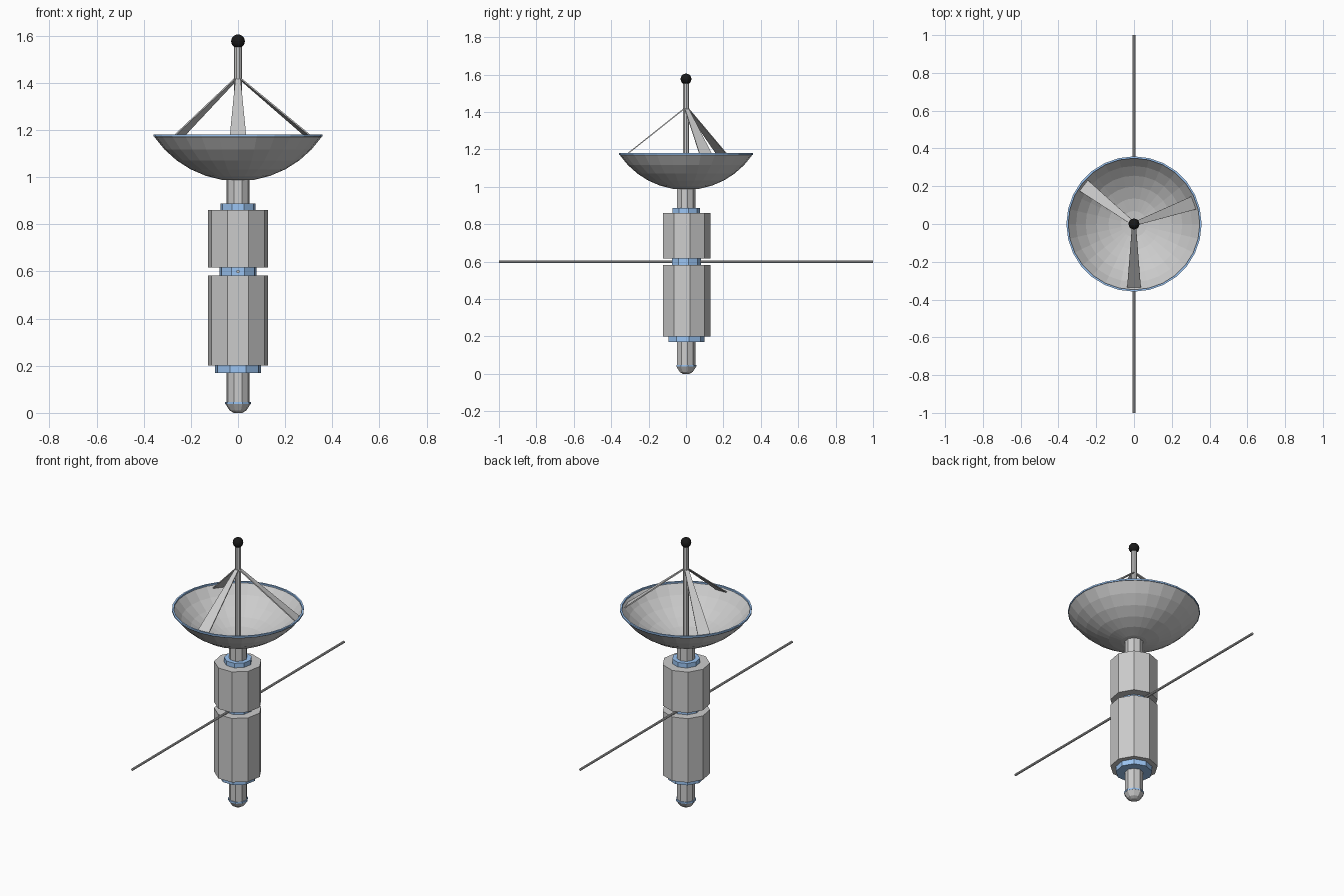
import bpy, bmesh, math
from mathutils import Vector, Matrix

if "Cube" in bpy.data.objects:
    bpy.data.objects.remove(bpy.data.objects["Cube"])


def material(name, rgb):
    m = bpy.data.materials.new(name)
    m.diffuse_color = (*rgb, 1)
    m.use_nodes = True
    m.node_tree.nodes["Principled BSDF"].inputs["Base Color"].default_value = m.diffuse_color
    return m


BLUE = material("blue", (0.33, 0.56, 0.9))
BLACK = material("black", (0.01, 0.01, 0.01))


def finish(name, bm, mat=None):
    bmesh.ops.recalc_face_normals(bm, faces=bm.faces[:])
    me = bpy.data.meshes.new(name)
    bm.to_mesh(me)
    bm.free()
    ob = bpy.data.objects.new(name, me)
    bpy.context.collection.objects.link(ob)
    if mat:
        me.materials.append(mat)
    return ob


def lathe(name, profile, sides=9, mat=None, closed=False):
    """Revolve (radius, z) points about z, with one vertex column on +y."""
    bm = bmesh.new()
    rings = []
    for r, z in profile:
        if r < 1e-5:
            rings.append([bm.verts.new((0, 0, z))] * sides)
        else:
            angles = [math.pi / 2 + math.tau * i / sides for i in range(sides)]
            rings.append([bm.verts.new((r * math.cos(a), r * math.sin(a), z)) for a in angles])
    pairs = list(zip(rings, rings[1:]))
    if closed:
        pairs.append((rings[-1], rings[0]))
    for a, b in pairs:
        for i in range(sides):
            j = (i + 1) % sides
            bm.faces.new(list(dict.fromkeys((a[i], a[j], b[j], b[i]))))
    if not closed:
        for ring in (rings[0], rings[-1]):
            if ring[0] is not ring[1]:
                bm.faces.new(ring)
    return finish(name, bm, mat)


def drum(name, r, z0, z1, mat=None, sides=9):
    return lathe(name, [(r, z0), (r, z1)], sides, mat)


# Nine-sided body stack
lathe("nose_cap", [(0.018, 0), (0.036, 0.01), (0.054, 0.038)])
drum("nose_collar", 0.055, 0.038, 0.047, BLUE)
drum("lower_stem", 0.05, 0.047, 0.17)
drum("lower_flange", 0.1, 0.17, 0.2, BLUE)
drum("lower_body", 0.13, 0.2, 0.582)
drum("middle_ring", 0.08, 0.582, 0.616, BLUE)
drum("upper_body", 0.13, 0.616, 0.86)
drum("upper_flange", 0.076, 0.86, 0.887, BLUE)
drum("upper_stem", 0.05, 0.887, 0.988)

# Thin spherical-cap dish with a blue rim
R, BOTTOM, STEPS = 0.43, 0.983, 6
CAP = math.asin(0.355 / R)


def cap_arc(radius):
    return [(radius * math.sin(CAP * i / STEPS), BOTTOM + R - radius * math.cos(CAP * i / STEPS))
            for i in range(STEPS + 1)]


lathe("dish", cap_arc(R) + cap_arc(R - 0.006)[::-1], 28)
lathe("dish_rim", [(0.348, 1.171), (0.358, 1.171), (0.358, 1.18), (0.348, 1.18)], 28, BLUE, closed=True)

# Tapered flat struts from the mast to the dish
for n, deg in enumerate((-90, 19.5, 142.6)):
    bm = bmesh.new()
    a = math.radians(deg)
    out = Vector((math.cos(a), math.sin(a), 0))
    side = Vector((-math.sin(a), math.cos(a), 0))
    top, foot = Vector((0, 0, 1.425)), out * 0.333 + Vector((0, 0, 1.16))
    normal = (foot - top).cross(side).normalized() * 0.003
    corners = [top - side * 0.01, top + side * 0.01, foot + side * 0.036, foot - side * 0.036]
    front = [bm.verts.new(c + normal) for c in corners]
    back = [bm.verts.new(c - normal) for c in corners]
    bm.faces.new(front)
    bm.faces.new(back[::-1])
    for i in range(4):
        j = (i + 1) % 4
        bm.faces.new((front[i], back[i], back[j], front[j]))
    finish(f"strut_{n + 1}", bm)

# Mast and black ball tip
drum("mast", 0.017, 0.986, 1.56, sides=9)
bm = bmesh.new()
bmesh.ops.create_uvsphere(bm, u_segments=16, v_segments=10, radius=0.029,
                          matrix=Matrix.Translation((0, 0, 1.576)))
finish("mast_ball", bm, BLACK)

# Long cross rod through the middle ring
bm = bmesh.new()
bmesh.ops.create_cone(bm, cap_ends=True, segments=9, radius1=0.007, radius2=0.007, depth=2.0,
                      matrix=Matrix.Translation((0, 0, 0.599)) @ Matrix.Rotation(math.pi / 2, 4, 'X'))
finish("cross_rod", bm)
